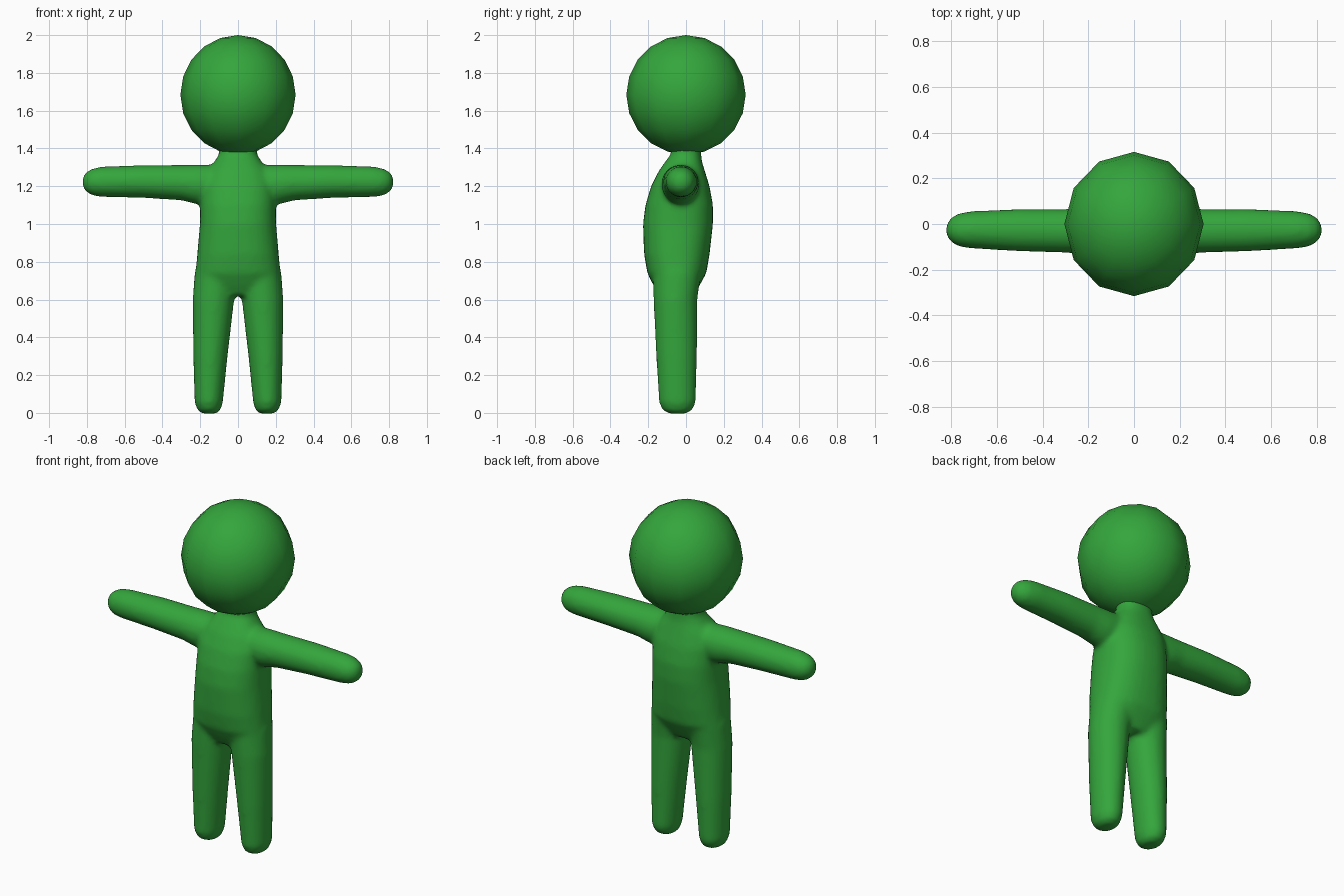
import bpy, bmesh
from math import sin, cos, pi, copysign
from mathutils import Vector

if "Cube" in bpy.data.objects:
    bpy.data.objects.remove(bpy.data.objects["Cube"])

green = bpy.data.materials.new("leaf green")
green.use_nodes = True
green.diffuse_color = (0.034, 0.38, 0.045, 1)
green.node_tree.nodes["Principled BSDF"].inputs["Base Color"].default_value = green.diffuse_color


def add_object(name, bm):
    mesh = bpy.data.meshes.new(name)
    bmesh.ops.recalc_face_normals(bm, faces=bm.faces)
    bm.to_mesh(mesh)
    bm.free()
    mesh.materials.append(green)
    mesh.shade_smooth()
    obj = bpy.data.objects.new(name, mesh)
    bpy.context.collection.objects.link(obj)
    return obj


def loft(bm, rings, place, power=1.0, sides=32):
    """Skin a closed tube; each ring is (along, u0, u1, v0, v1)."""
    loops = []
    for along, u0, u1, v0, v1 in rings:
        loop = []
        for i in range(sides):
            c, s = cos(2 * pi * i / sides), sin(2 * pi * i / sides)
            u = (u0 + u1) / 2 + (u1 - u0) / 2 * copysign(abs(c) ** power, c)
            v = (v0 + v1) / 2 + (v1 - v0) / 2 * copysign(abs(s) ** power, s)
            loop.append(bm.verts.new(place(along, u, v)))
        loops.append(loop)
    for a, b in zip(loops, loops[1:]):
        for i in range(sides):
            j = (i + 1) % sides
            bm.faces.new((a[i], a[j], b[j], b[i]))
    bm.faces.new(loops[0])
    bm.faces.new(loops[-1])


body = bmesh.new()

# Torso and neck: height, x range, y range
torso = [(0.62, -0.12, 0.12, -0.14, 0.04), (0.68, -0.21, 0.21, -0.175, 0.075),
         (0.74, -0.226, 0.226, -0.205, 0.108), (0.84, -0.216, 0.216, -0.222, 0.125),
         (1.0, -0.202, 0.202, -0.228, 0.143), (1.1, -0.2, 0.2, -0.215, 0.143),
         (1.2, -0.195, 0.195, -0.185, 0.125), (1.28, -0.165, 0.165, -0.145, 0.1),
         (1.33, -0.125, 0.125, -0.11, 0.085), (1.37, -0.1, 0.1, -0.08, 0.08),
         (1.44, -0.1, 0.1, -0.08, 0.08)]
loft(body, torso, lambda a, u, v: Vector((u, v, a)), power=0.85)

# Legs: height, x range, y range
leg = [(-0.004, 0.115, 0.19, -0.09, 0.0), (0.015, 0.092, 0.215, -0.125, 0.034),
       (0.055, 0.08, 0.23, -0.143, 0.052), (0.3, 0.055, 0.237, -0.158, 0.058),
       (0.6, 0.02, 0.24, -0.172, 0.06), (0.74, 0.0, 0.23, -0.175, 0.08),
       (0.85, 0.02, 0.2, -0.16, 0.06)]
# Arms: distance from centre, y range, z range
arm = [(0.05, -0.12, 0.07, 1.12, 1.31), (0.22, -0.13, 0.07, 1.105, 1.315),
       (0.3, -0.126, 0.066, 1.125, 1.313), (0.5, -0.12, 0.066, 1.138, 1.312),
       (0.72, -0.107, 0.056, 1.143, 1.304), (0.77, -0.098, 0.046, 1.15, 1.294),
       (0.805, -0.078, 0.026, 1.17, 1.275), (0.824, -0.045, -0.007, 1.2, 1.245)]
for side in (-1, 1):
    loft(body, leg, lambda a, u, v: Vector((side * u, v, a)))
    loft(body, arm, lambda a, u, v: Vector((side * a, u, v)))

# Blend the limbs into one smooth skin
body = add_object("body", body)
remesh = body.modifiers.new("skin", 'REMESH')
remesh.mode = 'VOXEL'
remesh.voxel_size = 0.014
remesh.use_smooth_shade = True
soften = body.modifiers.new("soften", 'SMOOTH')
soften.factor = 0.5
soften.iterations = 8

# Head: slightly narrow ball
head = bmesh.new()
bmesh.ops.create_uvsphere(head, u_segments=12, v_segments=10, radius=0.316)
head = add_object("head", head)
head.scale.x = 0.965
head.location.z = 1.684
